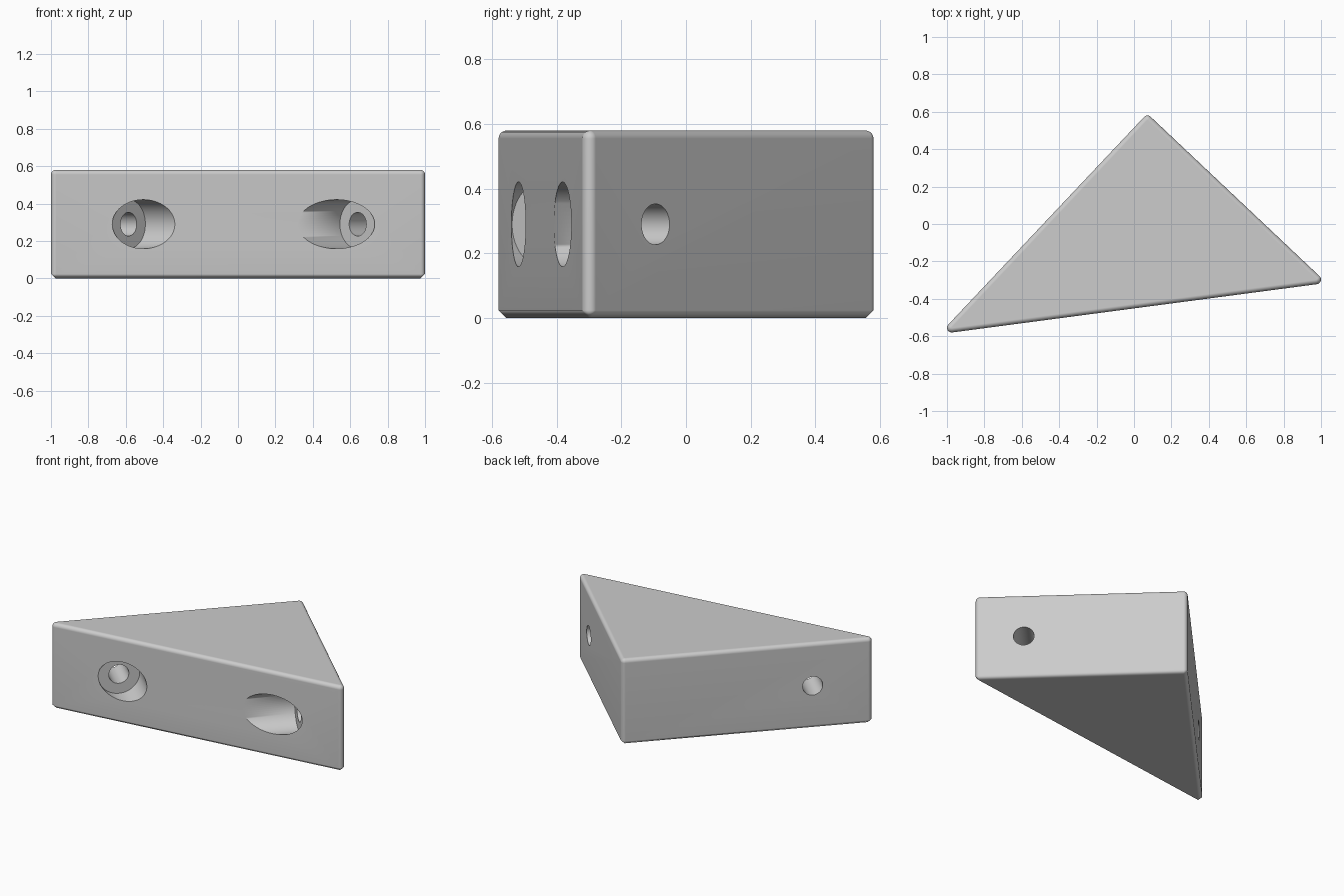
import bpy, bmesh, math
from mathutils import Vector, Matrix

if "Cube" in bpy.data.objects:
    bpy.data.objects.remove(bpy.data.objects["Cube"])

HEIGHT, R, CHAMFER = 0.58, 0.025, 0.024
# Corner arc centres: front left, front right, back (right angle)
CORNERS = [Vector((-0.975, -0.555)), Vector((0.975, -0.297)), Vector((0.072, 0.555))]

grey = bpy.data.materials.new("grey")
grey.diffuse_color = (0.604, 0.604, 0.604, 1)
grey.use_nodes = True
grey.node_tree.nodes["Principled BSDF"].inputs["Base Color"].default_value = grey.diffuse_color


def outline(radius, steps=6):
    """Triangle with rounded corners, counter-clockwise."""
    pts = []
    for i, c in enumerate(CORNERS):
        a = c - CORNERS[i - 1]
        b = CORNERS[(i + 1) % 3] - c
        start = math.atan2(-a.x, a.y)  # outward normal angles of both sides
        sweep = (math.atan2(-b.x, b.y) - start) % (2 * math.pi)
        for k in range(steps + 1):
            t = start + sweep * k / steps
            pts.append(c + radius * Vector((math.cos(t), math.sin(t))))
    return pts


def add_object(name, bm):
    mesh = bpy.data.meshes.new(name)
    bmesh.ops.recalc_face_normals(bm, faces=bm.faces)
    bm.to_mesh(mesh)
    bm.free()
    mesh.materials.append(grey)
    obj = bpy.data.objects.new(name, mesh)
    bpy.context.collection.objects.link(obj)
    return obj


# Wedge block: chamfered bottom edge, rounded top edge
levels = [(R - CHAMFER, 0), (R, CHAMFER)]
for k in range(6):
    a = math.pi / 2 * k / 5
    levels.append((0.001 + (R - 0.001) * math.cos(a), HEIGHT - R + R * math.sin(a)))
bm = bmesh.new()
rings = [[bm.verts.new((p.x, p.y, z)) for p in outline(r)] for r, z in levels]
n = len(rings[0])
for low, high in zip(rings, rings[1:]):
    for i in range(n):
        j = (i + 1) % n
        bm.faces.new((low[i], low[j], high[j], high[i]))
bm.faces.new(rings[0][::-1])
bm.faces.new(rings[-1])
block = add_object("wedge_block", bm)


def bore(name, floor, direction, radius, back, ahead):
    """Horizontal cylinder cutter reaching back and ahead of the floor point."""
    d = Vector((*direction, 0)).normalized()
    bm = bmesh.new()
    centre = Vector((*floor, 0.29)) + d * (ahead - back) / 2
    matrix = Matrix.Translation(centre) @ d.to_track_quat('Z', 'Y').to_matrix().to_4x4()
    bmesh.ops.create_cone(bm, cap_ends=True, segments=64, radius1=radius,
                          radius2=radius, depth=back + ahead, matrix=matrix)
    return add_object(name, bm)


# Counterbored screw holes, square to the two short sides
right_dir = CORNERS[2] - CORNERS[0]
left_dir = CORNERS[2] - CORNERS[1]
cutters = []
for side, floor, d in (("right", (0.64, -0.26), right_dir),
                       ("left", (-0.585, -0.4425), left_dir)):
    cutters.append(bore(side + "_counterbore", floor, d, 0.131, 0.8, 0))
    cutters.append(bore(side + "_screw_hole", floor, d, 0.063, 0.1, 0.5))

bpy.context.view_layer.objects.active = block
block.select_set(True)
for cutter in cutters:
    mod = block.modifiers.new(cutter.name, 'BOOLEAN')
    mod.operation, mod.solver, mod.object = 'DIFFERENCE', 'EXACT', cutter
    bpy.ops.object.modifier_apply(modifier=mod.name)
for cutter in cutters:
    bpy.data.objects.remove(cutter, do_unlink=True)

# Smooth edges and bores, crisp hole rims
bpy.ops.object.select_all(action='DESELECT')
block.select_set(True)
bpy.ops.object.shade_smooth_by_angle(angle=math.radians(46))
weighted = block.modifiers.new("weighted_normals", 'WEIGHTED_NORMAL')
weighted.keep_sharp = True
